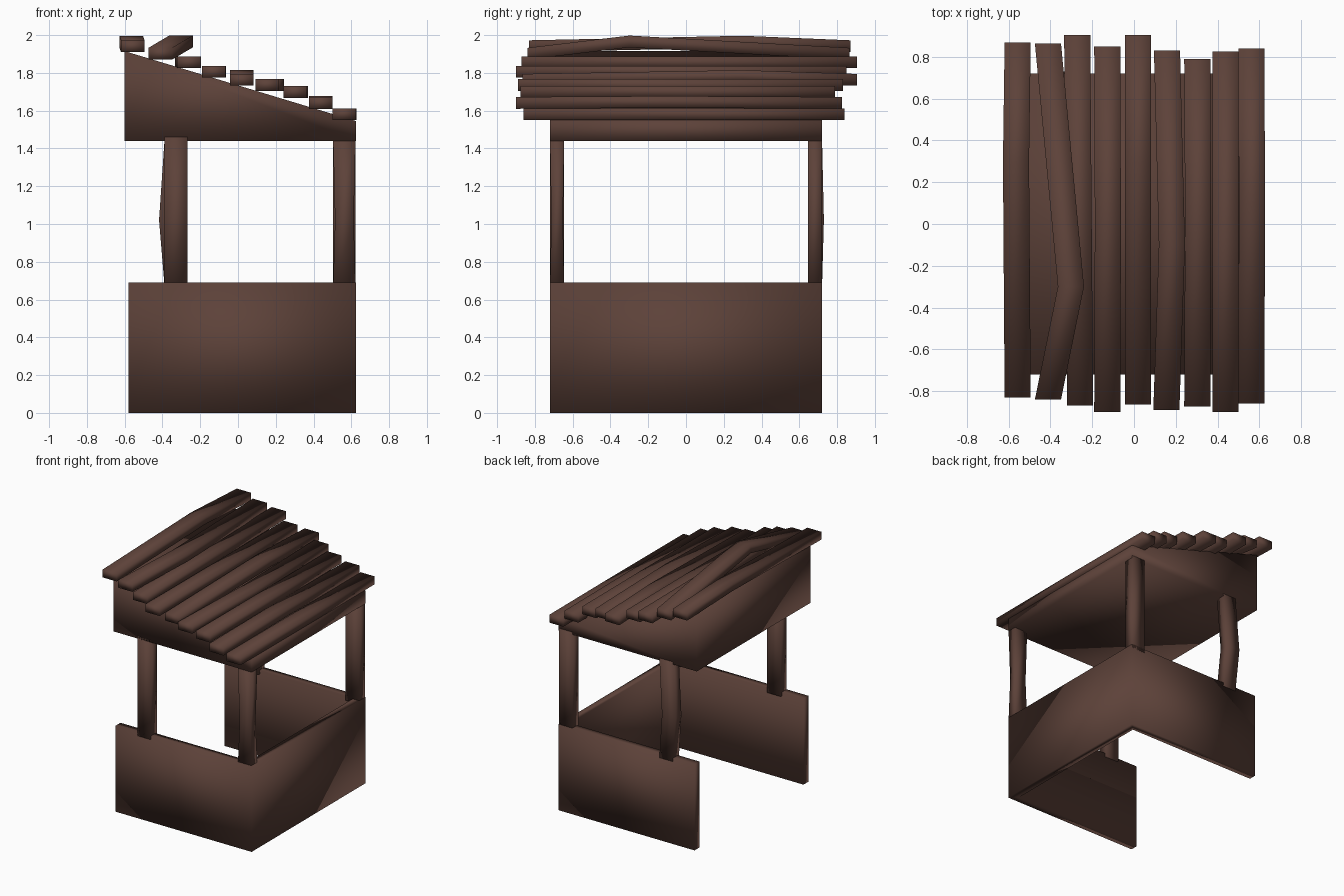
import bpy

if "Cube" in bpy.data.objects:
    bpy.data.objects.remove(bpy.data.objects["Cube"])

wood = bpy.data.materials.new("dark brown wood")
wood.diffuse_color = (0.109, 0.054, 0.041, 1)
wood.use_nodes = True
wood.node_tree.nodes["Principled BSDF"].inputs["Base Color"].default_value = wood.diffuse_color


def make(name, verts, faces):
    me = bpy.data.meshes.new(name)
    me.from_pydata(verts, [], faces)
    me.materials.append(wood)
    for p in me.polygons:
        p.use_smooth = True
    ob = bpy.data.objects.new(name, me)
    bpy.context.collection.objects.link(ob)
    return ob


def loft(name, rings):
    """Skin a stack of equal rings, counter-clockwise seen from the last ring."""
    n = len(rings[0])
    verts = [v for r in rings for v in r]
    faces = [tuple(reversed(range(n))), tuple(range(len(verts) - n, len(verts)))]
    for k in range(len(rings) - 1):
        for i in range(n):
            j = (i + 1) % n
            faces.append((k*n + i, k*n + j, k*n + n + j, k*n + n + i))
    return make(name, verts, faces)


# Counter wall: U shape, open at -x
T = 0.06
plan = [(-.58, -.72), (.625, -.72), (.625, .72), (-.58, .72),
        (-.58, .72 - T), (.625 - T, .72 - T), (.625 - T, -.72 + T), (-.58, -.72 + T)]
loft("counter_wall", [[(x, y, z) for x, y in plan] for z in (0, .69)])


# Posts: middle ring may be shifted or pinched
def post(name, x, y, dx=0, dy=0, pinch=1):
    rings = []
    for z, sx, sy, s in ((.66, 0, 0, 1), (1.02, dx, dy, pinch), (1.46, 0, 0, 1)):
        a, b = .06 * s, .0375 * s
        rings.append([(x + sx + i*a, y + sy + j*b, z)
                      for i, j in ((-1, -1), (1, -1), (1, 1), (-1, 1))])
    loft(name, rings)


post("front_post_left", -.328, -.6825)
post("front_post_right", .563, -.6825, pinch=.82)
post("back_post_right", .563, .6825)
post("back_post_left", -.328, .6825, dx=-.03, dy=.01)

# Roof body: solid wedge
side = [(-.6, 1.44), (-.6, 1.915), (.625, 1.545), (.625, 1.44)]
loft("roof_body", [[(x, y, z) for x, z in side] for y in (.72, -.72)][::-1])

# Roof planks: front x, back x, y front, y back, bottom z, mid (y, dx, dz)
planks = [
    (-.557, -.557, -.83, .87, 1.91, (.3, -.008, .024)),
    (-.412, -.412, -.84, .865, 1.87, (-.3, .11, .065)),
    (-.258, -.272, -.87, .905, 1.825, (0, 0, 0)),
    (-.128, -.128, -.90, .85, 1.775, (0, .003, 0)),
    (.020, .020, -.865, .905, 1.732, (.3, 0, .02)),
    (.155, .158, -.89, .83, 1.705, (-.1, .025, 0)),
    (.303, .303, -.875, .79, 1.668, (0, .004, 0)),
    (.438, .438, -.90, .825, 1.61, (-.1, 0, .005)),
    (.562, .562, -.86, .84, 1.55, (.1, .003, 0)),
]
for k, (xf, xb, yf, yb, z, (ym, dx, dz)) in enumerate(planks):
    rings = []
    for x, y, zz in ((xf, yf, z), ((xf + xb)/2 + dx, ym, z + dz), (xb, yb, z)):
        h = .0625
        rings.append([(x - h, y, zz), (x - h, y, zz + h),
                      (x + h, y, zz + h), (x + h, y, zz)])
    loft(f"roof_plank_{k + 1}", rings)

# Make all normals point outward
import bmesh
for ob in bpy.context.collection.objects:
    bm = bmesh.new()
    bm.from_mesh(ob.data)
    bmesh.ops.recalc_face_normals(bm, faces=bm.faces)
    bm.to_mesh(ob.data)
    bm.free()
